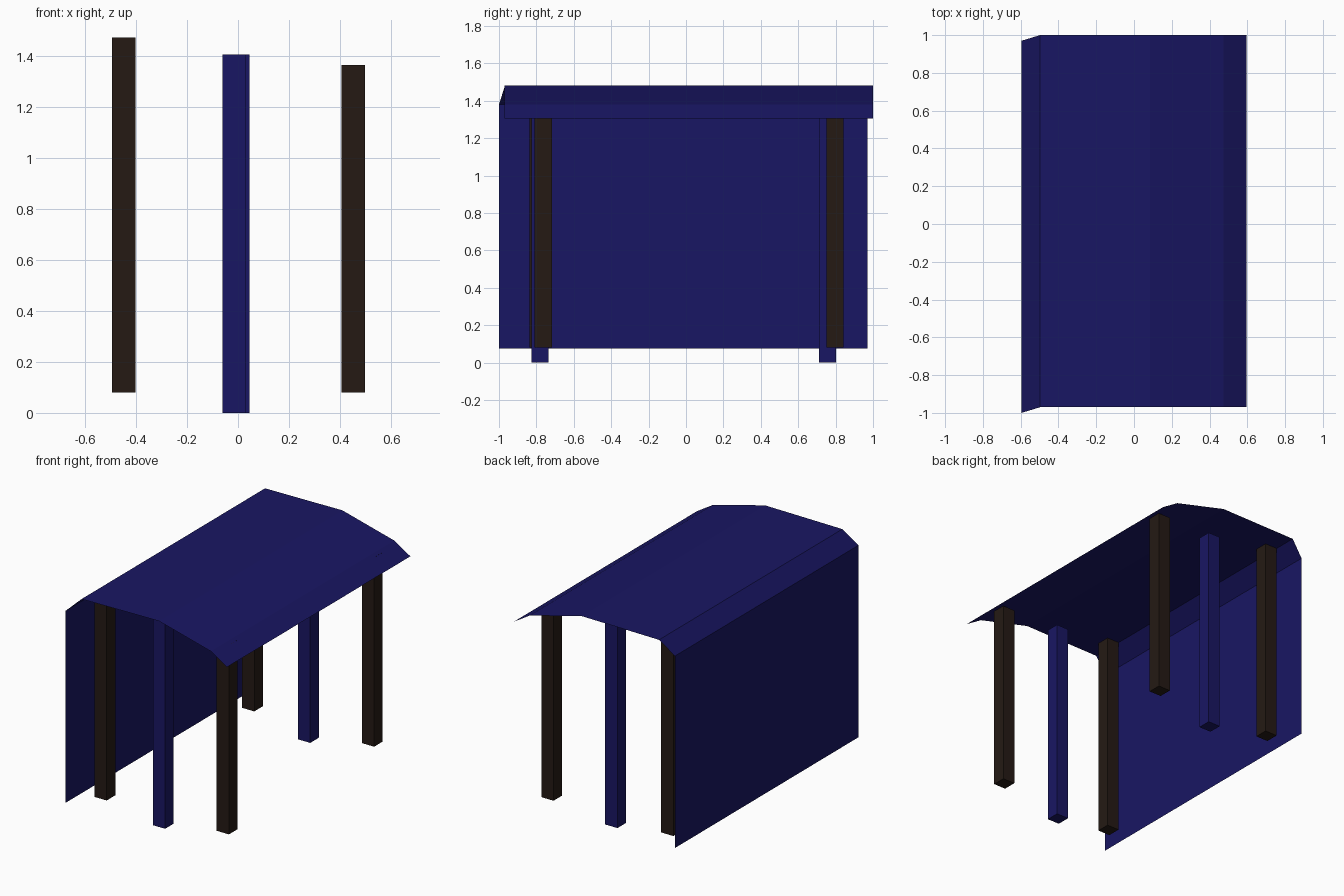
import bpy, bmesh

if "Cube" in bpy.data.objects:
    bpy.data.objects.remove(bpy.data.objects["Cube"])


def material(name, color):
    m = bpy.data.materials.new(name)
    m.diffuse_color = (*color, 1)
    m.use_nodes = True
    m.node_tree.nodes["Principled BSDF"].inputs["Base Color"].default_value = m.diffuse_color
    return m


blue = material("navy", (0.0095, 0.008, 0.125))
brown = material("dark_wood", (0.018, 0.010, 0.007))


def add_object(name, bm, mat):
    bmesh.ops.recalc_face_normals(bm, faces=bm.faces)
    mesh = bpy.data.meshes.new(name)
    bm.to_mesh(mesh)
    bm.free()
    mesh.materials.append(mat)
    bpy.context.collection.objects.link(bpy.data.objects.new(name, mesh))


def post(name, x, y, z0, z1, mat, size=0.092):
    bm = bmesh.new()
    bmesh.ops.create_cube(bm, size=1)
    for v in bm.verts:
        v.co = (x + v.co.x * size, y + v.co.y * size,
                (z0 + z1) / 2 + v.co.z * (z1 - z0))
    add_object(name, bm, mat)


# Thin canopy sheet: back wall, bevel and roof (x, z, y front, y back)
profile = [(-0.596, 0.075, -1.0, 0.97), (-0.596, 1.38, -1.0, 0.97),
           (-0.497, 1.475, -0.97, 1.0), (0.085, 1.481, -0.97, 1.0),
           (0.475, 1.38, -0.97, 1.0), (0.596, 1.305, -0.97, 1.0)]
bm = bmesh.new()
rows = [(bm.verts.new((x, y0, z)), bm.verts.new((x, y1, z)))
        for x, z, y0, y1 in profile]
for (a, b), (c, d) in zip(rows, rows[1:]):
    bm.faces.new((a, c, d, b))
add_object("canopy_sheet", bm, blue)

# Posts: tall wooden ones by the wall, short wooden ones opposite
post("front_left_post", -0.448, -0.790, 0.08, 1.473, brown)
post("back_left_post", -0.448, 0.795, 0.08, 1.473, brown)
post("front_right_post", 0.452, -0.763, 0.08, 1.366, brown)
post("back_right_post", 0.452, 0.797, 0.08, 1.366, brown)

# Blue middle posts reach the ground
post("front_middle_post", -0.015, -0.781, 0.0, 1.407, blue)
post("back_middle_post", -0.001, 0.757, 0.0, 1.407, blue)
